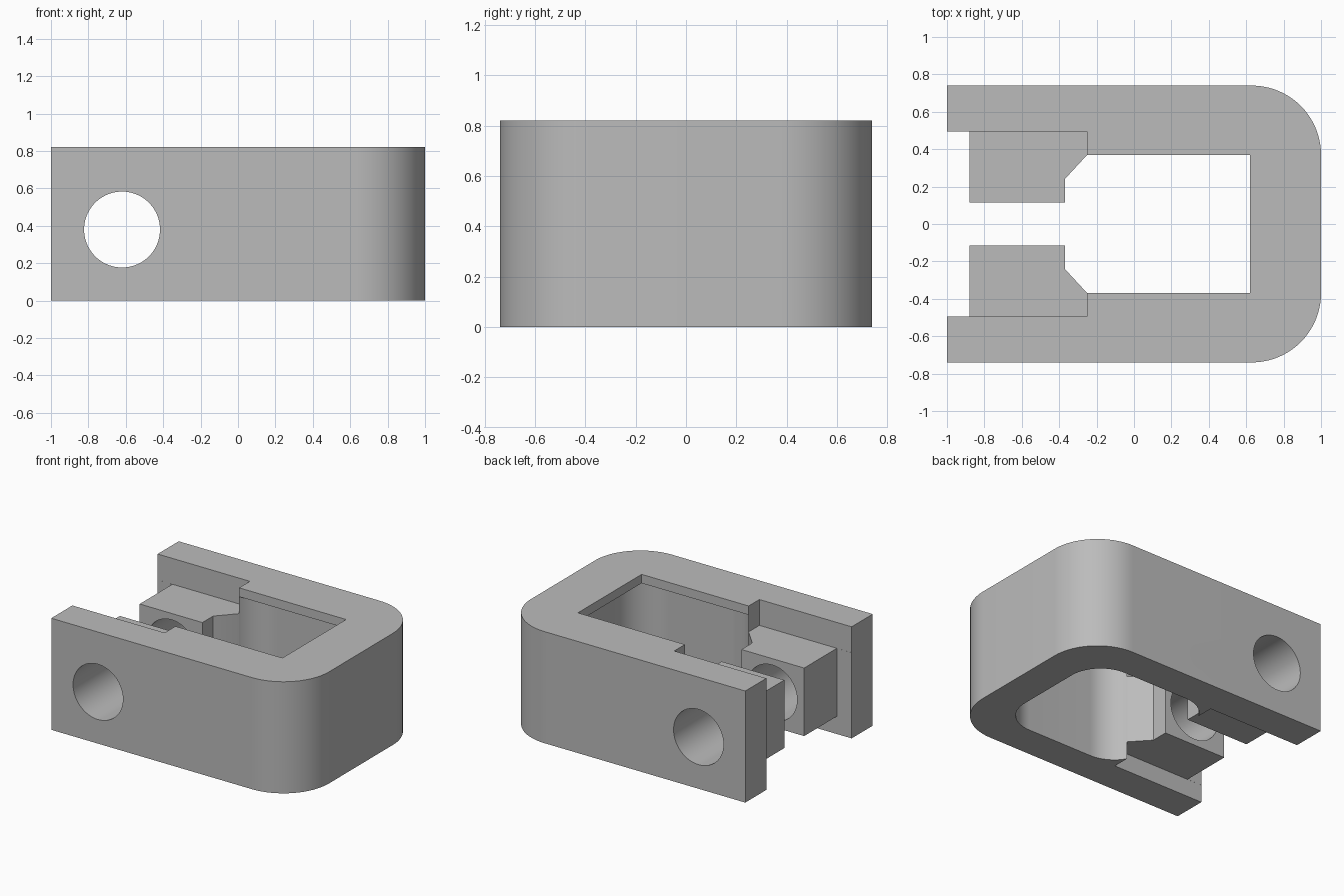
import bpy, bmesh
from math import sin, cos, pi, radians
from mathutils import Matrix

cube = bpy.data.objects.get("Cube")
if cube:
    bpy.data.objects.remove(cube, do_unlink=True)

# Main sizes
HALF_Y, HEIGHT = 0.74, 0.82
SLOT_Y, SLOT_X = 0.495, -0.25
MOUTH_Y, MOUTH_X = 0.37, 0.62
JAW_LOW, JAW_HIGH = 0.13, 0.63

grey = bpy.data.materials.new("plain_grey")
grey.use_nodes = True
grey.diffuse_color = (0.5, 0.5, 0.5, 1)
grey.node_tree.nodes["Principled BSDF"].inputs["Base Color"].default_value = (0.5, 0.5, 0.5, 1)


def prism(name, outline, low, high):
    """Extrude a plan outline between two heights."""
    bm = bmesh.new()
    face = bm.faces.new([bm.verts.new((x, y, low)) for x, y in outline])
    ext = bmesh.ops.extrude_face_region(bm, geom=[face])
    bmesh.ops.translate(bm, vec=(0, 0, high - low),
                        verts=[v for v in ext["geom"] if isinstance(v, bmesh.types.BMVert)])
    return finish(name, bm)


def finish(name, bm):
    bmesh.ops.recalc_face_normals(bm, faces=bm.faces)
    mesh = bpy.data.meshes.new(name)
    bm.to_mesh(mesh)
    bm.free()
    mesh.materials.append(grey)
    obj = bpy.data.objects.new(name, mesh)
    bpy.context.collection.objects.link(obj)
    return obj


def arc(cx, cy, r, start, steps=20):
    """Quarter circle, counter-clockwise from a start angle in degrees."""
    angles = [radians(start) + pi / 2 * i / steps for i in range(steps + 1)]
    return [(cx + r * cos(a), cy + r * sin(a)) for a in angles]


def mirrored(half):
    """Close an outline given for y > 0 by mirroring it in y."""
    return half + [(x, -y) for x, y in reversed(half)]


def cut(body, cutter):
    mod = body.modifiers.new("cut", 'BOOLEAN')
    mod.operation, mod.solver, mod.object = 'DIFFERENCE', 'EXACT', cutter
    bpy.context.view_layer.objects.active = body
    bpy.ops.object.modifier_apply(modifier=mod.name)
    bpy.data.objects.remove(cutter, do_unlink=True)


# Outer block, rounded at the closed end
r = 0.37
body = prism("clamp_body", mirrored([(-1, HALF_Y)] + arc(1 - r, HALF_Y - r, r, 0)[::-1]), 0, HEIGHT)

# Clearance above and below the jaws, stepping in to the rectangular mouth
window = mirrored([(-1.1, SLOT_Y), (SLOT_X, SLOT_Y), (SLOT_X, MOUTH_Y), (MOUTH_X, MOUTH_Y)])
cut(body, prism("upper_cutter", window, JAW_HIGH, 1))
cut(body, prism("lower_cutter", window, -0.1, JAW_LOW))

# Gap that shapes the two jaws and their chamfered inner ends
gap = mirrored([(-1.1, SLOT_Y - 0.0005), (-0.88, SLOT_Y - 0.0005), (-0.88, 0.115), (-0.37, 0.115),
                (-0.37, 0.24), (SLOT_X, MOUTH_Y), (0, MOUTH_Y - 0.01)])
cut(body, prism("jaw_gap_cutter", gap, -0.1, 1))

# Rounded pocket from below, leaving a thin lip at the top
p = 0.25
pocket = mirrored(arc(-0.034, SLOT_Y - p, p, 90)[::-1] + arc(0.745 - p, SLOT_Y - p, p, 0)[::-1])
cut(body, prism("pocket_cutter", pocket, -0.1, 0.755))

# Cross hole through arms and jaws
bm = bmesh.new()
bmesh.ops.create_cone(bm, cap_ends=True, segments=72, radius1=0.203, radius2=0.203, depth=2,
                      matrix=Matrix.Translation((-0.62, 0, 0.38)) @ Matrix.Rotation(pi / 2, 4, 'X'))
cut(body, finish("hole_cutter", bm))

# Smooth curves, sharp corners
bpy.ops.object.select_all(action='DESELECT')
body.select_set(True)
bpy.context.view_layer.objects.active = body
bpy.ops.object.shade_smooth_by_angle(angle=radians(25))
